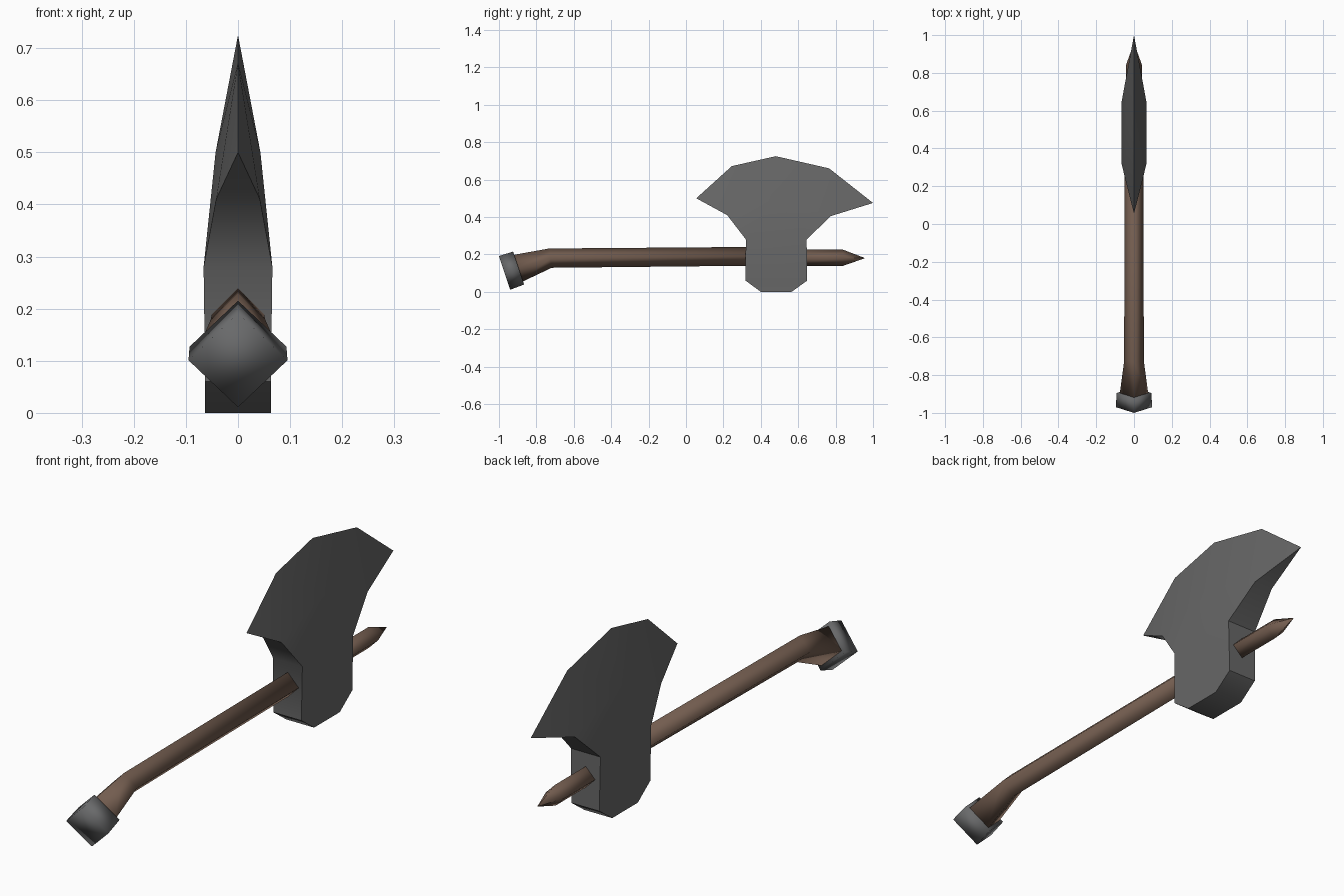
import bpy, math

if "Cube" in bpy.data.objects:
    bpy.data.objects.remove(bpy.data.objects["Cube"])


def material(name, rgb):
    m = bpy.data.materials.new(name)
    m.diffuse_color = (*rgb, 1)
    m.use_nodes = True
    m.node_tree.nodes["Principled BSDF"].inputs["Base Color"].default_value = m.diffuse_color
    return m


wood = material("brown_wood", (0.17, 0.108, 0.078))
steel = material("dark_steel", (0.135, 0.135, 0.135))
cap_metal = material("grey_cap", (0.14, 0.142, 0.145))


def make(name, verts, faces, mat, angle):
    me = bpy.data.meshes.new(name)
    me.from_pydata(verts, [], faces)
    me.materials.append(mat)
    ob = bpy.data.objects.new(name, me)
    bpy.context.collection.objects.link(ob)
    bpy.ops.object.select_all(action='DESELECT')
    ob.select_set(True)
    bpy.context.view_layer.objects.active = ob
    bpy.ops.object.mode_set(mode='EDIT')
    bpy.ops.mesh.select_all(action='SELECT')
    bpy.ops.mesh.normals_make_consistent(inside=False)
    bpy.ops.object.mode_set(mode='OBJECT')
    bpy.ops.object.shade_smooth_by_angle(angle=math.radians(angle))
    return ob


def diamond_rod(name, stations, mat, angle):
    """Loft of four-sided rings: (y, z, radius, tilt in degrees)."""
    verts, faces = [], []
    for y, z, r, tilt in stations:
        t = math.radians(tilt)
        uy, uz = -math.sin(t) * r, math.cos(t) * r
        verts += [(r, y, z), (0, y + uy, z + uz), (-r, y, z), (0, y - uy, z - uz)]
    n = len(stations)
    for i in range(n - 1):
        for k in range(4):
            a, b = i * 4 + k, i * 4 + (k + 1) % 4
            faces.append((a, b, b + 4, a + 4))
    faces += [(3, 2, 1, 0), tuple(range(4 * n - 4, 4 * n))]
    return make(name, verts, faces, mat, angle)


# Bent handle, running into the head
diamond_rod("handle", [(-0.91, 0.122, 0.077, 18), (-0.725, 0.18, 0.052, 8),
                       (0.50, 0.191, 0.05, 0)], wood, 100)
# Pointed end beyond the head
diamond_rod("handle_tip", [(0.50, 0.182, 0.043, 0), (0.84, 0.182, 0.043, 0),
                           (0.955, 0.18, 0.001, 0)], wood, 100)
# Pommel cap
diamond_rod("pommel", [(-0.97, 0.101, 0.095, 18.4), (-0.895, 0.127, 0.093, 18.4)],
            cap_metal, 100)

# Axe head: sharp edge on the centre plane, then mirrored thick side points
edge = [(0.055, 0.50), (0.245, 0.672), (0.48, 0.725), (0.765, 0.66), (1.0, 0.475)]
side = [(0.042, 0.775, 0.405), (0.066, 0.645, 0.28), (0.063, 0.648, 0.06),
        (0.063, 0.565, 0.0), (0.063, 0.40, 0.0), (0.063, 0.318, 0.06),
        (0.066, 0.32, 0.28), (0.042, 0.22, 0.41), (0.043, 0.48, 0.50)]
verts = [(0, y, z) for y, z in edge]
for s in (1, -1):
    verts += [(s * x, y, z) for x, y, z in side]
faces = []
for o in (5, 14):
    p = [o + i for i in range(9)]
    faces += [(0, 1, p[7]), (1, p[8], p[7]), (1, 2, p[8]), (2, 3, p[8]),
              (3, p[0], p[8]), (3, 4, p[0]), (p[7], p[8], p[6]),
              (p[8], p[1], p[6]), (p[8], p[0], p[1]),
              (p[6], p[1], p[2], p[5]), (p[5], p[2], p[3], p[4])]
# Rim joining both sides
faces += [(5 + i, 6 + i, 15 + i, 14 + i) for i in range(7)]
faces += [(4, 5, 14), (0, 12, 21)]
make("axe_head", verts, faces, steel, 40)
